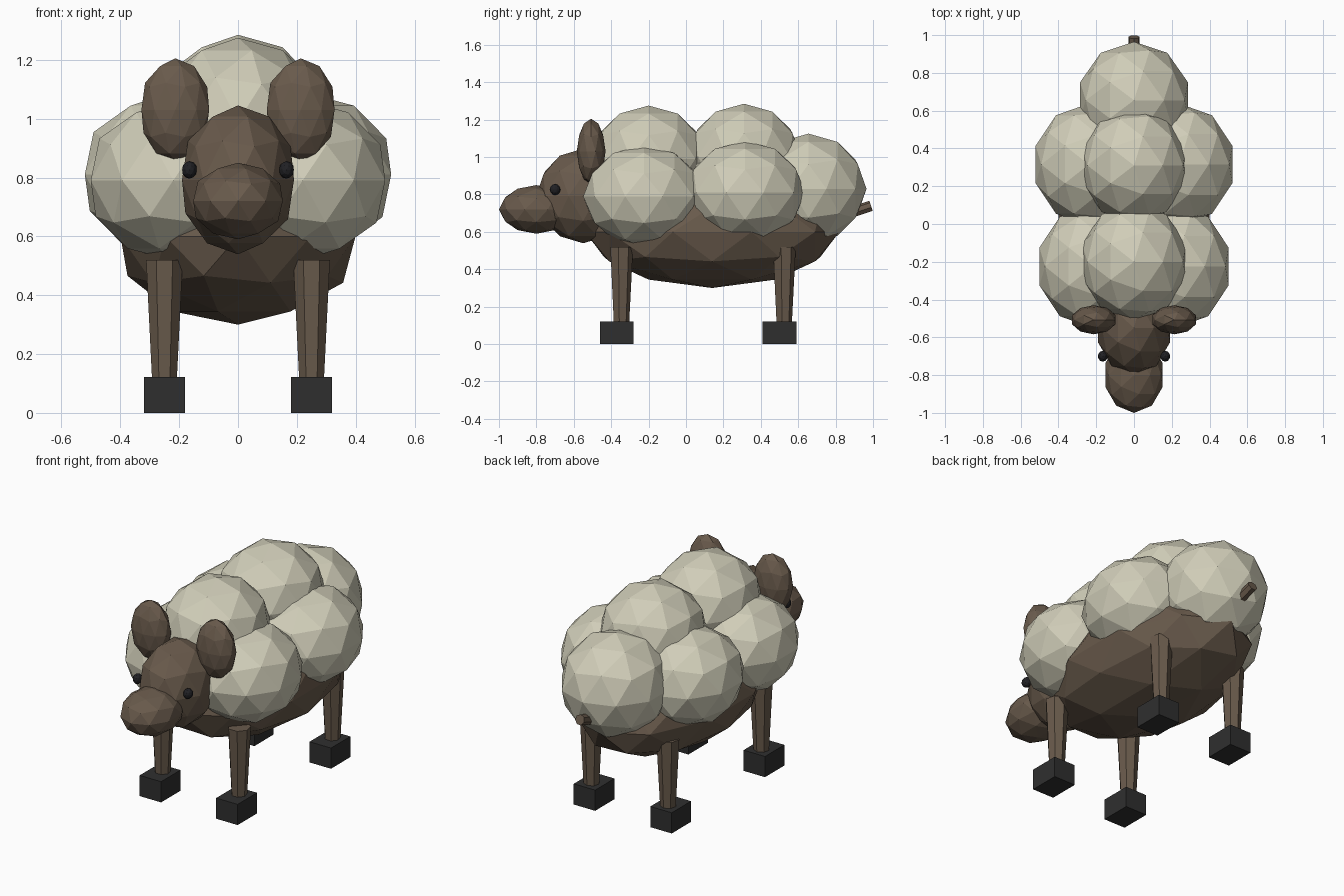
import bpy, bmesh
from mathutils import Matrix, Vector

if "Cube" in bpy.data.objects:
    bpy.data.objects.remove(bpy.data.objects["Cube"])


def material(name, rgb):
    m = bpy.data.materials.new(name)
    m.diffuse_color = (*rgb, 1)
    m.use_nodes = True
    m.node_tree.nodes["Principled BSDF"].inputs["Base Color"].default_value = m.diffuse_color
    return m


WOOL = material("cream_wool", (0.63, 0.61, 0.48))
SKIN = material("brown_skin", (0.140, 0.102, 0.071))
HOOF = material("charcoal_hoof", (0.028, 0.028, 0.028))
EYE = material("black_eye", (0.015, 0.015, 0.018))


def finish(name, bm, mat):
    me = bpy.data.meshes.new(name)
    bm.to_mesh(me)
    bm.free()
    me.materials.append(mat)
    ob = bpy.data.objects.new(name, me)
    bpy.context.collection.objects.link(ob)
    return ob


def blob(name, loc, radii, mat):
    """Faceted ellipsoid."""
    bm = bmesh.new()
    bmesh.ops.create_icosphere(bm, subdivisions=2, radius=1,
                               matrix=Matrix.Translation(loc) @ Matrix.Diagonal((*radii, 1)))
    return finish(name, bm, mat)


def rod(name, start, end, r1, r2, mat, sides=7):
    """Tapered rod between two points."""
    a, b = Vector(start), Vector(end)
    d = b - a
    # Keep a corner towards the back on upright rods
    rot = Matrix.Identity(4) if d.x == d.y == 0 else d.to_track_quat('Z', 'Y').to_matrix().to_4x4()
    bm = bmesh.new()
    bmesh.ops.create_cone(bm, cap_ends=True, segments=sides, radius1=r1, radius2=r2,
                          depth=d.length, matrix=Matrix.Translation((a + b) / 2) @ rot)
    return finish(name, bm, mat)


def box(name, loc, size, mat):
    bm = bmesh.new()
    bmesh.ops.create_cube(bm, size=1,
                          matrix=Matrix.Translation(loc) @ Matrix.Diagonal((*size, 1)))
    return finish(name, bm, mat)


# Body and head
blob("body", (0, 0.14, 0.60), (0.42, 0.68, 0.30), SKIN)
blob("head", (0, -0.55, 0.792), (0.20, 0.25, 0.253), SKIN)
blob("muzzle", (0, -0.80, 0.72), (0.16, 0.20, 0.13), SKIN)

# Wool puffs along the back and rump
blob("front_top_wool", (0, -0.20, 0.99), (0.29, 0.31, 0.285), WOOL)
blob("rear_top_wool", (0, 0.31, 1.00), (0.29, 0.305, 0.285), WOOL)
blob("rump_wool", (0, 0.655, 0.83), (0.30, 0.31, 0.295), WOOL)

# Paired parts
for side, s in (("left", -1), ("right", 1)):
    blob(f"front_wool_{side}", (s * 0.22, -0.225, 0.79), (0.295, 0.325, 0.272), WOOL)
    blob(f"rear_wool_{side}", (s * 0.24, 0.315, 0.81), (0.295, 0.322, 0.275), WOOL)
    blob(f"ear_{side}", (s * 0.213, -0.507, 1.03), (0.121, 0.077, 0.175), SKIN)
    blob(f"eye_{side}", (s * 0.165, -0.70, 0.826), (0.026, 0.029, 0.03), EYE)
    for end, leg_y, hoof_y in (("front", -0.347, -0.37), ("rear", 0.523, 0.50)):
        x = s * 0.25
        rod(f"{end}_leg_{side}", (x, leg_y, 0.11), (x, leg_y, 0.52), 0.043, 0.064, SKIN)
        box(f"{end}_hoof_{side}", (x, hoof_y, 0.061), (0.14, 0.18, 0.122), HOOF)

# Tail
rod("tail", (0, 0.80, 0.675), (0, 0.99, 0.738), 0.03, 0.03, SKIN)
